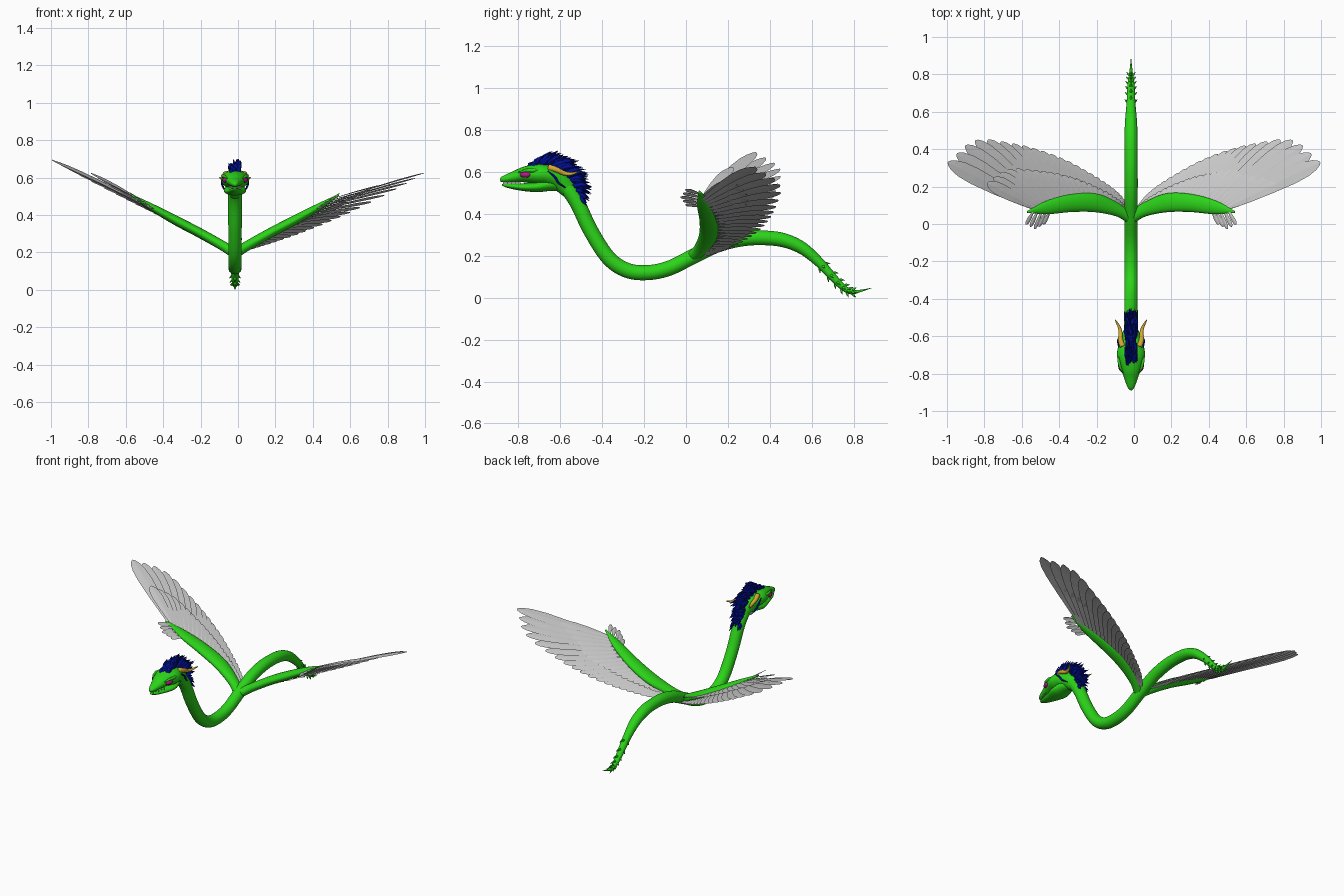
import bpy, bmesh, math, random
from mathutils import Vector as V

if "Cube" in bpy.data.objects:
    bpy.data.objects.remove(bpy.data.objects["Cube"])

random.seed(4)
CX = -0.016                      # body centreline


def material(name, rgb):
    m = bpy.data.materials.new(name)
    m.diffuse_color = (*rgb, 1)
    m.use_nodes = True
    m.node_tree.nodes["Principled BSDF"].inputs["Base Color"].default_value = m.diffuse_color
    return m


GREEN = material("green_scales", (0.025, 0.66, 0.01))
BLUE = material("blue_hair", (0.0, 0.005, 0.3))
GOLD = material("gold_horn", (0.65, 0.4, 0.03))
PINK = material("magenta_eye", (0.45, 0.01, 0.25))
IVORY = material("ivory_tooth", (0.8, 0.8, 0.7))


def spline(pts, n):
    """Catmull-Rom samples through points of any dimension."""
    p = [V(q) for q in pts]
    p = [2 * p[0] - p[1]] + p + [2 * p[-1] - p[-2]]
    out = []
    for i in range(n):
        s = i / (n - 1) * (len(pts) - 1)
        k = min(int(s), len(pts) - 2)
        t = s - k
        a, b, c, d = p[k:k + 4]
        out.append(0.5 * (2 * b + (c - a) * t + (2 * a - 5 * b + 4 * c - d) * t * t
                          + (3 * b - a - 3 * c + d) * t ** 3))
    return out


def tube(bm, centres, radii, ref=(1, 0, 0), sides=16):
    """Sweep an elliptical ring; first radius lies along ref."""
    rings = []
    c = [V(q) for q in centres]
    for i, p in enumerate(c):
        t = (c[min(i + 1, len(c) - 1)] - c[max(i - 1, 0)]).normalized()
        a = V(ref)
        a = (a - t * a.dot(t)).normalized()
        b = t.cross(a)
        ra, rb = radii[i]
        rings.append([bm.verts.new(p + a * ra * math.cos(w) + b * rb * math.sin(w))
                      for w in (2 * math.pi * k / sides for k in range(sides))])
    for r, s in zip(rings, rings[1:]):
        for k in range(sides):
            bm.faces.new((r[k], r[(k + 1) % sides], s[(k + 1) % sides], s[k]))
    bm.faces.new(rings[0][::-1])
    bm.faces.new(rings[-1])


def finish(name, bm, mat=None, solid=True):
    if solid:
        bmesh.ops.recalc_face_normals(bm, faces=bm.faces)
    me = bpy.data.meshes.new(name)
    bm.to_mesh(me)
    bm.free()
    ob = bpy.data.objects.new(name, me)
    bpy.context.collection.objects.link(ob)
    if mat:
        me.materials.append(mat)
    for f in me.polygons:
        f.use_smooth = solid
    return ob


def side_loft(name, rows, n, mat, sides=24):
    """Loft rows of (y, z, half width, half height) on the centreline."""
    bm = bmesh.new()
    s = spline([V(r).to_4d() if len(r) == 3 else V(r) for r in rows], n)
    tube(bm, [(CX, q[0], q[1]) for q in s],
         [(max(q[2], .001), max(q[3], .001)) for q in s], sides=sides)
    return finish(name, bm, mat)


# Serpent body, from neck to tail tip
body = [(-.63, .57, .036, .036), (-.57, .525, .038, .038), (-.52, .455, .037, .037),
        (-.455, .32, .036, .036), (-.37, .19, .036, .036), (-.28, .13, .036, .036),
        (-.18, .12, .036, .036), (-.08, .141, .036, .036), (.03, .195, .036, .036),
        (.15, .252, .036, .036), (.26, .28, .036, .036), (.36, .286, .035, .035),
        (.46, .276, .035, .034), (.55, .24, .032, .03), (.63, .175, .025, .024),
        (.70, .10, .021, .019), (.75, .05, .018, .015), (.79, .027, .012, .011),
        (.83, .032, .007, .006), (.885, .046, .001, .001)]
side_loft("body", body, 110, GREEN)

# Head and lower jaw
side_loft("head", [(-.887, .56, .006, .007), (-.87, .566, .02, .016), (-.82, .577, .038, .027),
                   (-.77, .588, .055, .038), (-.71, .59, .074, .05), (-.66, .585, .07, .05),
                   (-.61, .565, .054, .05), (-.56, .515, .034, .04)], 40, GREEN)
side_loft("lower_jaw", [(-.878, .54, .007, .004), (-.85, .535, .022, .011),
                        (-.78, .528, .04, .018), (-.71, .53, .06, .026),
                        (-.65, .54, .05, .03), (-.6, .54, .03, .03)], 30, GREEN)

# Tail spikes in rings of four
bm = bmesh.new()
tail = spline(body, 200)
for k in (150, 156, 162, 168, 174, 180):
    q, d = tail[k], tail[k + 1] - tail[k - 1]
    t = V((0, d[0], d[1])).normalized()
    up = V((0, -t.z, t.y))
    for out in (up, -up, V((1, 0, 0)), V((-1, 0, 0))):
        p = V((CX, q[0], q[1])) + out * q[2] * .75
        tube(bm, [p, p + out * .008 + t * .005, p + out * .016 + t * .016],
             [(.008, .008), (.005, .005), (.0005, .0005)], ref=t.cross(out), sides=8)
finish("tail_spikes", bm, GREEN)

# Eyes, brows, horns, cheek hair, teeth
eyes, brows, horns, cheek, teeth = [bmesh.new() for _ in range(5)]
for s in (1, -1):
    r = bmesh.ops.create_uvsphere(eyes, u_segments=16, v_segments=10, radius=1)
    for v in r["verts"]:
        v.co = V((CX + s * (.052 + v.co.x * .016 - v.co.y * -.006), -.767 + v.co.y * .026,
                  .587 + v.co.z * .014))
    tube(brows, [(CX + s * x, y, z) for x, y, z in
                 ((.042, -.80, .598), (.058, -.765, .608), (.066, -.73, .608), (.06, -.69, .61))],
         [(.003, .003), (.008, .007), (.01, .008), (.002, .002)], ref=(0, 0, 1), sides=10)
    path = spline([(.045, -.655, .622), (.056, -.62, .612), (.056, -.58, .594),
                   (.066, -.545, .592), (.085, -.512, .603)], 24)
    tube(horns, [(CX + s * p.x, p.y, p.z) for p in path],
         [(w, w) for w in (.0145 * (1 - i / 23) ** .6 + (.0012 if i % 2 else 0) + .0004
                           for i in range(24))], ref=(0, 0, 1), sides=12)
    path = spline([(.066, -.66, .605), (.07, -.625, .575), (.064, -.61, .55), (.05, -.575, .525)], 10)
    tube(cheek, [(CX + s * p.x, p.y, p.z) for p in path],
         [(.005 * math.sin(.3 + i * .29) + .001,) * 2 for i in range(10)], ref=(0, 0, 1), sides=6)
    for i in range(5):
        p = V((CX + s * (.012 + .006 * i), -.872 + .02 * i, .556))
        tube(teeth, [p, p - V((0, 0, .014))], [(.003, .003), (.0004, .0004)], sides=6)
finish("eyes", eyes, PINK)
finish("brows", brows, GREEN)
finish("horns", horns, GOLD)
finish("cheek_hair", cheek, BLUE)
finish("teeth", teeth, IVORY)

# Mane of tapered locks
bm = bmesh.new()
N = 170
roots = spline([(-.755, .60), (-.70, .625), (-.64, .625), (-.58, .585), (-.535, .53), (-.51, .475)], N)
tips = spline([(-.725, .64), (-.64, .695), (-.545, .665), (-.485, .605), (-.46, .53), (-.485, .46)], N)
for i in range(N):
    x = random.uniform(-.02, .02)
    a = V((CX + x, *roots[i]))
    b = V((CX + x * 1.5 + random.uniform(-.01, .01), tips[i][0] + random.uniform(-.02, .012),
           tips[i][1] + random.uniform(-.03, .008)))
    m = a.lerp(b, .55) + V((0, -.006, .01))
    tube(bm, [a, m, b], [(.011, .012), (.009, .01), (.0006, .0006)], sides=5)
finish("mane", bm, BLUE)

# Feather: a thin creased blade from root to tip
BLADE = [(0, .25), (.15, .5), (.45, .85), (.7, 1), (.85, .9), (.94, .62), (.985, .3), (1, .08)]


def feather(bm, a, b, width, normal, roll):
    d = (b - a).normalized()
    side = normal.cross(d).normalized()
    n = d.cross(side)
    side, n = side * math.cos(roll) + n * math.sin(roll), n
    rows = []
    for t, w in BLADE:
        c = a.lerp(b, t) + n * .05 * (b - a).length * t * (1 - t)
        e = side * w * width / 2
        rows.append([bm.verts.new(q) for q in (c - e, c + n * .002, c + e)])
    for r, s in zip(rows, rows[1:]):
        for k in (0, 1):
            bm.faces.new((r[k], r[k + 1], s[k + 1], s[k]))


# Wings: fleshy arm, flight feathers, covert feathers, thumb feathers
ARM = [(0, .03, .195), (.07, .075, .238), (.19, .113, .305), (.32, .112, .373),
       (.45, .088, .445), (.555, .064, .508)]
ARM_R = [(.03, .028), (.036, .026), (.05, .026), (.048, .025), (.036, .018), (.005, .004)]
TIPS = [(.05, .12), (.09, .17), (.16, .225), (.26, .285), (.375, .345), (.51, .395),
        (.66, .43), (.85, .445), (.99, .33)]
for s, label in ((1, "left"), (-1, "right")):
    bm = bmesh.new()
    tube(bm, [(CX + s * p.x, p.y, p.z) for p in spline(ARM, 40)],
         [(max(r[0], .002), max(r[1], .002)) for r in spline(ARM_R, 40)], ref=(0, 1, 0), sides=20)
    finish(label + "_wing_arm", bm, GREEN)

    N = 24
    arm = spline(ARM, 200)
    flight, covert, thumb = bmesh.new(), bmesh.new(), bmesh.new()
    normal = V((-.48 * s, -.1 if s < 0 else .12, .88)).normalized()
    for i, tip in enumerate(spline(TIPS, N)):
        u = i / (N - 1)
        x, y = tip
        p = arm[int(14 + 168 * u)]
        root = V((CX + s * p.x, p.y + .01, p.z - .014))
        z = .2 + .25 * x + .18 * x * x if s > 0 else .2 + .45 * x + .05 * x * x
        end = V((s * (x + .005), y, z))
        width = .034 + .058 * u ** 1.5
        feather(flight, root, end, width, normal, .12 * s)
        # coverts sit above the flight feathers
        c = root.lerp(end, .55)
        cx = abs(c.x)
        c.z = .215 + .53 * cx - (.045 if s > 0 else -.01) * min(1, cx / .6) - .15 * max(0, c.y - .1)
        feather(covert, root + V((0, 0, .016)), c, width * .75, normal, .12 * s)
    for i in range(5):
        a = V((CX + s * (.43 + .022 * i), .075, .435 + .014 * i))
        b = V((CX + s * (.47 + .023 * i), -.022 + .012 * abs(i - 2) - .005, .445 + .018 * i))
        feather(thumb, a, b, .026, normal, .15 * s)
    finish(label + "_flight_feathers", flight, solid=False)
    finish(label + "_covert_feathers", covert, solid=False)
    finish(label + "_thumb_feathers", thumb, solid=False)
